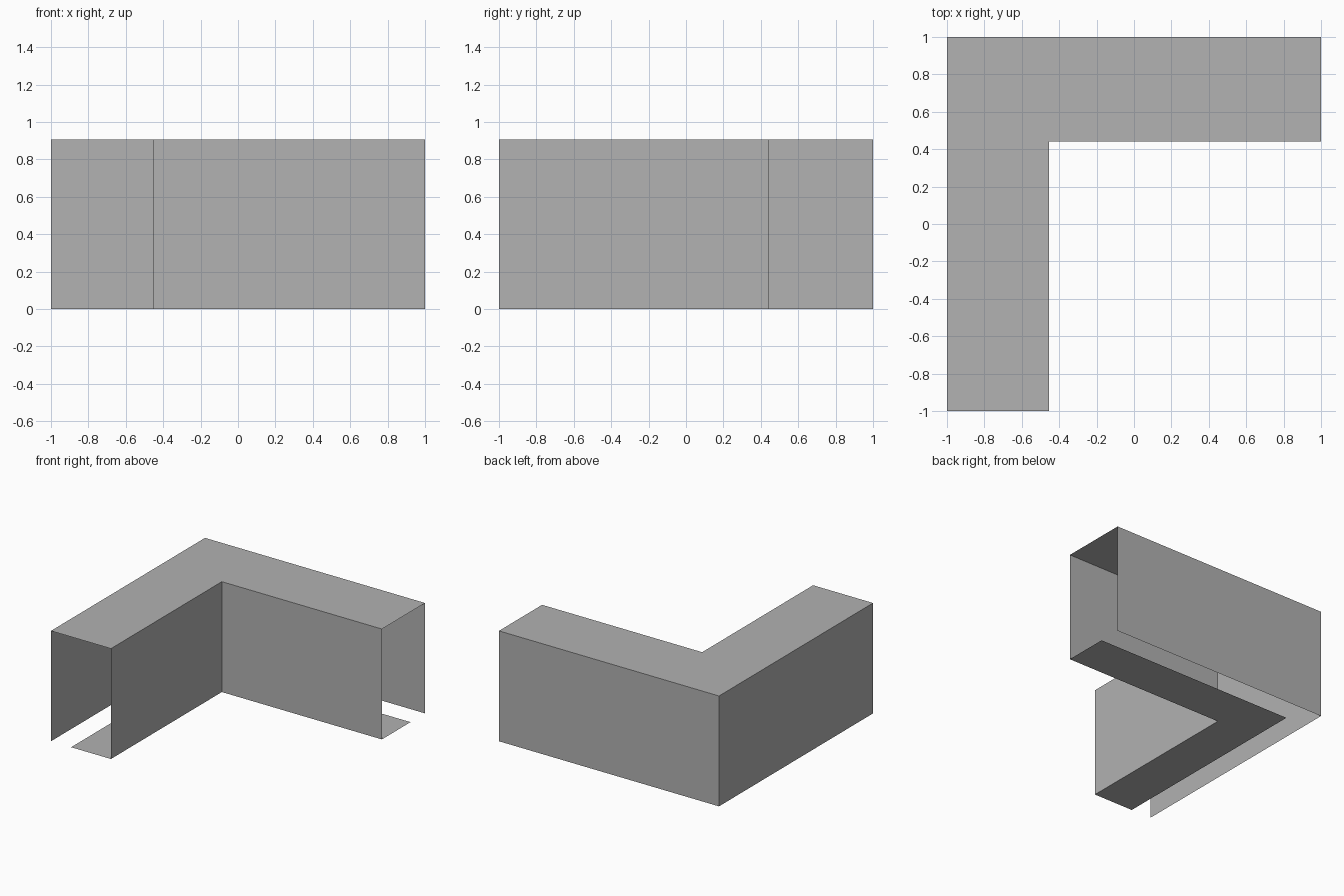
import bpy
import bmesh

cube = bpy.data.objects.get("Cube")
if cube:
    bpy.data.objects.remove(cube, do_unlink=True)

HEIGHT = 0.907
INNER_X, INNER_Y = -0.455, 0.44   # inside corner of the L
LIP = 0.664                       # share of the floor covered by the lip

grey = bpy.data.materials.new("plain grey")
grey.use_nodes = True
colour = (0.445, 0.445, 0.445, 1)
grey.diffuse_color = colour
grey.node_tree.nodes["Principled BSDF"].inputs["Base Color"].default_value = colour


def stations(depth, z):
    """Front end, mitred corner and side end of one fold line.
    depth runs from 0 at the inside of the L to 1 at the outside."""
    x = INNER_X + (-1 - INNER_X) * depth
    y = INNER_Y + (1 - INNER_Y) * depth
    return [(x, -1, z), (x, y, z), (1, y, z)]


def strip(name, start, end):
    """Thin sheet swept round the corner between two fold lines."""
    bm = bmesh.new()
    a = [bm.verts.new(p) for p in stations(*start)]
    b = [bm.verts.new(p) for p in stations(*end)]
    for i in range(2):
        bm.faces.new((a[i], a[i + 1], b[i + 1], b[i]))
    mesh = bpy.data.meshes.new(name)
    bm.to_mesh(mesh)
    bm.free()
    mesh.materials.append(grey)
    bpy.context.collection.objects.link(bpy.data.objects.new(name, mesh))


# Folded section: floor lip, inner wall, top, outer wall; both ends stay open
section = [(LIP, 0), (0, 0), (0, HEIGHT), (1, HEIGHT), (1, 0)]
names = ["bottom_lip", "inner_walls", "top_panel", "outer_walls"]
for name, start, end in zip(names, section, section[1:]):
    strip(name, start, end)
